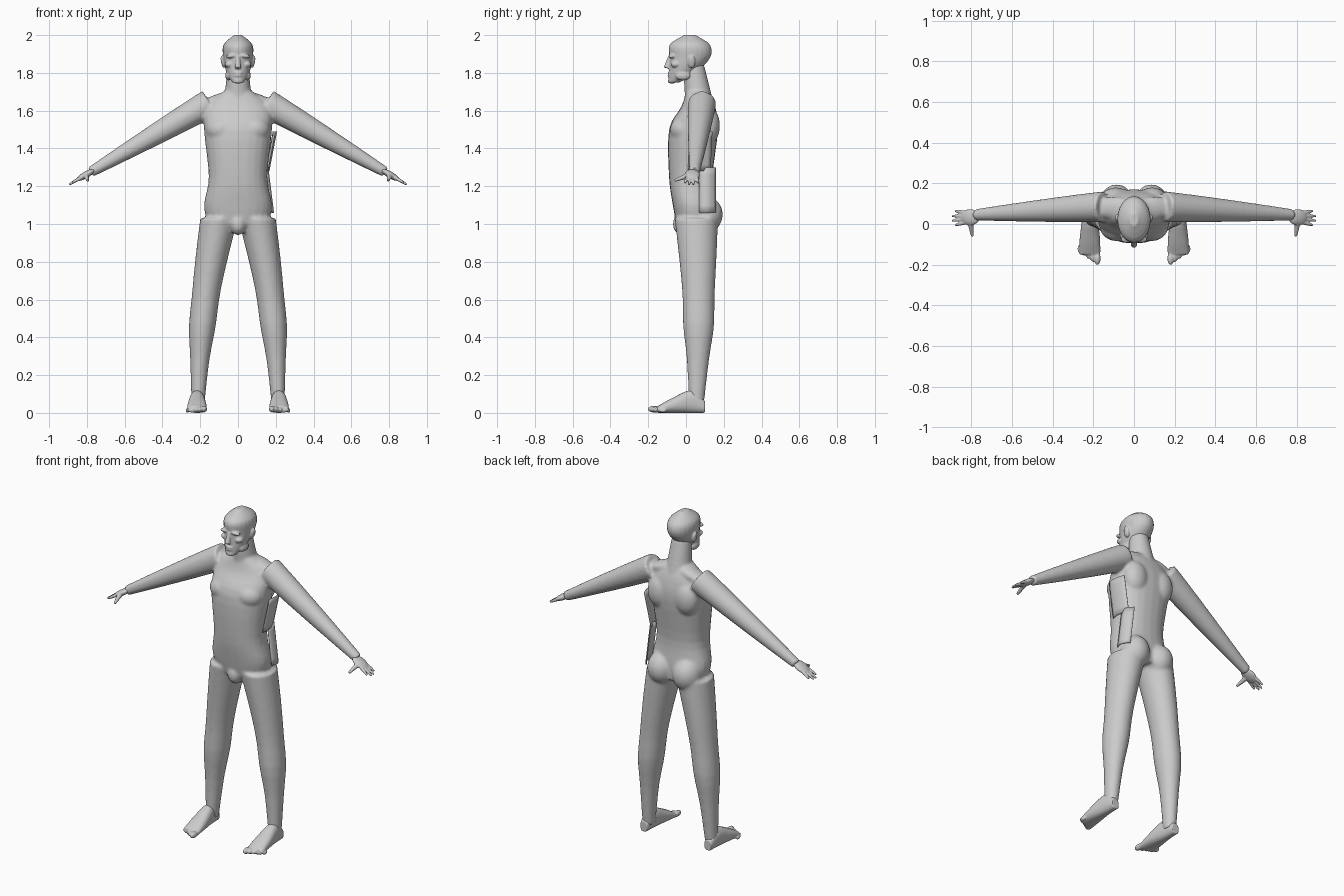
import bpy, bmesh, math
from mathutils import Vector, Matrix

cube = bpy.data.objects.get("Cube")
if cube:
    bpy.data.objects.remove(cube)

colour = (0.6, 0.6, 0.6, 1)
grey = bpy.data.materials.new("light_grey")
grey.use_nodes = True
grey.diffuse_color = colour
grey.node_tree.nodes["Principled BSDF"].inputs["Base Color"].default_value = colour

X, Y, Z = Vector((1, 0, 0)), Vector((0, 1, 0)), Vector((0, 0, 1))


def smooth_path(rows, steps=4):
    """Catmull-Rom interpolation through rows of numbers."""
    rows = [Vector(row) for row in rows]
    padded = [rows[0], *rows, rows[-1]]
    path = []
    for a, b, c, d in zip(padded, rows, rows[1:], padded[3:]):
        for k in range(steps):
            t = k / steps
            bend = (a * 2 - b * 5 + c * 4 - d) * t * t + ((b - c) * 3 + d - a) * t ** 3
            path.append(b + ((c - a) * t + bend) / 2)
    return path + [rows[-1]]


def loft(bm, rings, u, v, power=2, sides=24):
    """Closed tube through rings given as centre, half width along u, half width along v."""
    loops = []
    for centre, wide, deep in rings:
        loop = []
        for k in range(sides):
            angle = math.tau * k / sides
            c, s = (math.copysign(abs(n) ** (2 / power), n)
                    for n in (math.cos(angle), math.sin(angle)))
            loop.append(bm.verts.new(centre + u * c * wide + v * s * deep))
        loops.append(loop)
    for low, high in zip(loops, loops[1:]):
        for k in range(sides):
            bm.faces.new((low[k - 1], low[k], high[k], high[k - 1]))
    bm.faces.new(loops[0])
    bm.faces.new(loops[-1])


def limb(bm, start, end, radius, u, bend=(0, 0, 0), aspect=1, steps=16):
    """Tube along a gently bent line; radius is a rule of the way along it."""
    start, end = Vector(start), Vector(end)
    v = (end - start).cross(u).normalized()
    rings = []
    for k in range(steps + 1):
        t = k / steps
        centre = start.lerp(end, t) + Vector(bend) * math.sin(math.pi * t)
        rings.append((centre, radius(t), radius(t) * aspect))
    loft(bm, rings, u, v)


def blob(bm, centre, radii, turn=0):
    place = Matrix.Translation(centre) @ Matrix.Rotation(math.radians(turn), 4, "Y")
    bmesh.ops.create_icosphere(bm, subdivisions=3, radius=1,
                               matrix=place @ Matrix.Diagonal((*radii, 1)))


def finish(bm, name):
    bmesh.ops.recalc_face_normals(bm, faces=bm.faces)
    mesh = bpy.data.meshes.new(name)
    bm.to_mesh(mesh)
    bm.free()
    mesh.materials.append(grey)
    mesh.polygons.foreach_set("use_smooth", [True] * len(mesh.polygons))
    ob = bpy.data.objects.new(name, mesh)
    bpy.context.collection.objects.link(ob)
    return ob


def fuse(bm, name, voxel, relax=2):
    """Mirror the left half, melt all the pieces into one skin and soften it."""
    ob = finish(bm, name)
    ob.modifiers.new("both_sides", "MIRROR").use_mirror_merge = False
    skin = ob.modifiers.new("fuse", "REMESH")
    skin.mode = "VOXEL"
    skin.voxel_size = voxel
    skin.use_smooth_shade = True
    ob.modifiers.new("relax", "SMOOTH").iterations = relax


# Torso: height, depth position, half width, half depth
bm = bmesh.new()
torso = [(1, .05, .16, .1), (1.1, .04, .18, .11), (1.25, .025, .155, .115),
         (1.5, .04, .18, .13), (1.62, .065, .17, .09), (1.7, .06, .08, .06)]
loft(bm, [(Vector((0, y, z)), wide, deep) for z, y, wide, deep in smooth_path(torso)], X, Y, power=2.3)
blob(bm, (.085, -.01, 1.5), (.085, .075, .07))      # chest
blob(bm, (.09, .12, 1.52), (.075, .06, .1))         # shoulder blade
blob(bm, (.085, .1, 1.05), (.085, .095, .1))        # buttock
blob(bm, (.1, .08, 1.66), (.1, .055, .03), turn=18) # shoulder slope
blob(bm, (0, -.02, 1), (.045, .05, .06))            # front of the hips

# Neck, leg with calf swelling, and arm
limb(bm, (0, .07, 1.64), (0, .04, 1.84), lambda t: .075 - .02 * t, X)


def leg_radius(t):
    calf = math.exp(-((t - .58) / .12) ** 2)
    return .1 - .066 * t + .009 * calf


limb(bm, (.1, .055, 1.03), (.212, .055, .04), leg_radius, X, bend=(.025, .012, 0), aspect=1.15)
shoulder, wrist = Vector((.15, .085, 1.64)), Vector((.78, .045, 1.275))
limb(bm, shoulder, wrist, lambda t: .075 - .047 * t ** 1.2, Y)
fuse(bm, "body", voxel=.009, relax=5)

# Head: same row order as the torso
bm = bmesh.new()
skull = [(1.75, -.065, .03, .03), (1.8, -.02, .06, .07), (1.88, .02, .078, .108),
         (1.95, .02, .076, .106), (2, .02, .02, .03)]
loft(bm, [(Vector((0, y, z)), wide, deep) for z, y, wide, deep in smooth_path(skull)], X, Y)
limb(bm, (0, -.085, 1.885), (0, -.103, 1.825), lambda t: .01 + .006 * t, X)  # nose
blob(bm, (.032, -.075, 1.89), (.033, .018, .011), turn=8)   # brow
blob(bm, (.045, -.055, 1.845), (.025, .025, .018))          # cheekbone
for z in (1.786, 1.8):
    blob(bm, (0, -.085, z), (.024, .013, .007))             # lips
blob(bm, (0, -.075, 1.76), (.027, .02, .018))               # chin
blob(bm, (.05, -.015, 1.785), (.018, .04, .025))            # jaw
blob(bm, (.08, .03, 1.858), (.01, .02, .034), turn=12)      # ear
fuse(bm, "head", voxel=.005)

# Hands: palm, four fanned fingers and a thumb
bm = bmesh.new()
reach = (wrist - shoulder).normalized()
palm = wrist + reach * .03 - Y * .01
blob(bm, palm, (.055, .04, .018), turn=30)
for i in range(4):
    knuckle = palm + reach * .025 + Y * .016 * (i - 1.5)
    length = .06 + .02 * math.sin(math.pi * i / 3)
    tip = knuckle + reach * length + Y * .007 * (i - 1.5)
    limb(bm, knuckle, tip, lambda t: .01 - .005 * t * t, Y)
limb(bm, palm - Y * .015, (.795, -.06, 1.23), lambda t: .016 - .009 * t, X)
fuse(bm, "hands", voxel=.004)

# Feet: distance back, half height and half width, then the toes in a row
bm = bmesh.new()
foot = [(.1, .032, .025), (.03, .06, .037), (-.07, .04, .05), (-.15, .018, .052)]
loft(bm, [(Vector((.217, y, tall)), wide, tall) for y, tall, wide in smooth_path(foot)], X, Z, power=2.3)
for i in range(5):
    size = .02 - .002 * i
    blob(bm, (.18 + .022 * i, .012 * i - .17, size), (size * .8, size * 1.6, size * .9))
fuse(bm, "feet", voxel=.005)


# Loose skin panels standing off the left flank and hip
def panel(name, low, high, depth, bulge, steps=6):
    """Thin curved sheet between two points, running back by the given depth."""
    bm = bmesh.new()
    bmesh.ops.create_grid(bm, x_segments=steps, y_segments=steps, size=.5)
    for vert in bm.verts:
        back, up = vert.co.x + .5, vert.co.y + .5
        curve = math.sin(math.pi * back) - back
        vert.co = Vector(low).lerp(Vector(high), up) + Y * depth * back + X * bulge * curve
    finish(bm, name).modifiers.new("thin", "SOLIDIFY").thickness = .004


panel("left_flank_panel", (.16, .01, 1.28), (.2, .02, 1.49), depth=.12, bulge=.012)
panel("left_hip_panel", (.18, .07, 1.06), (.15, .07, 1.3), depth=.09, bulge=.02)
